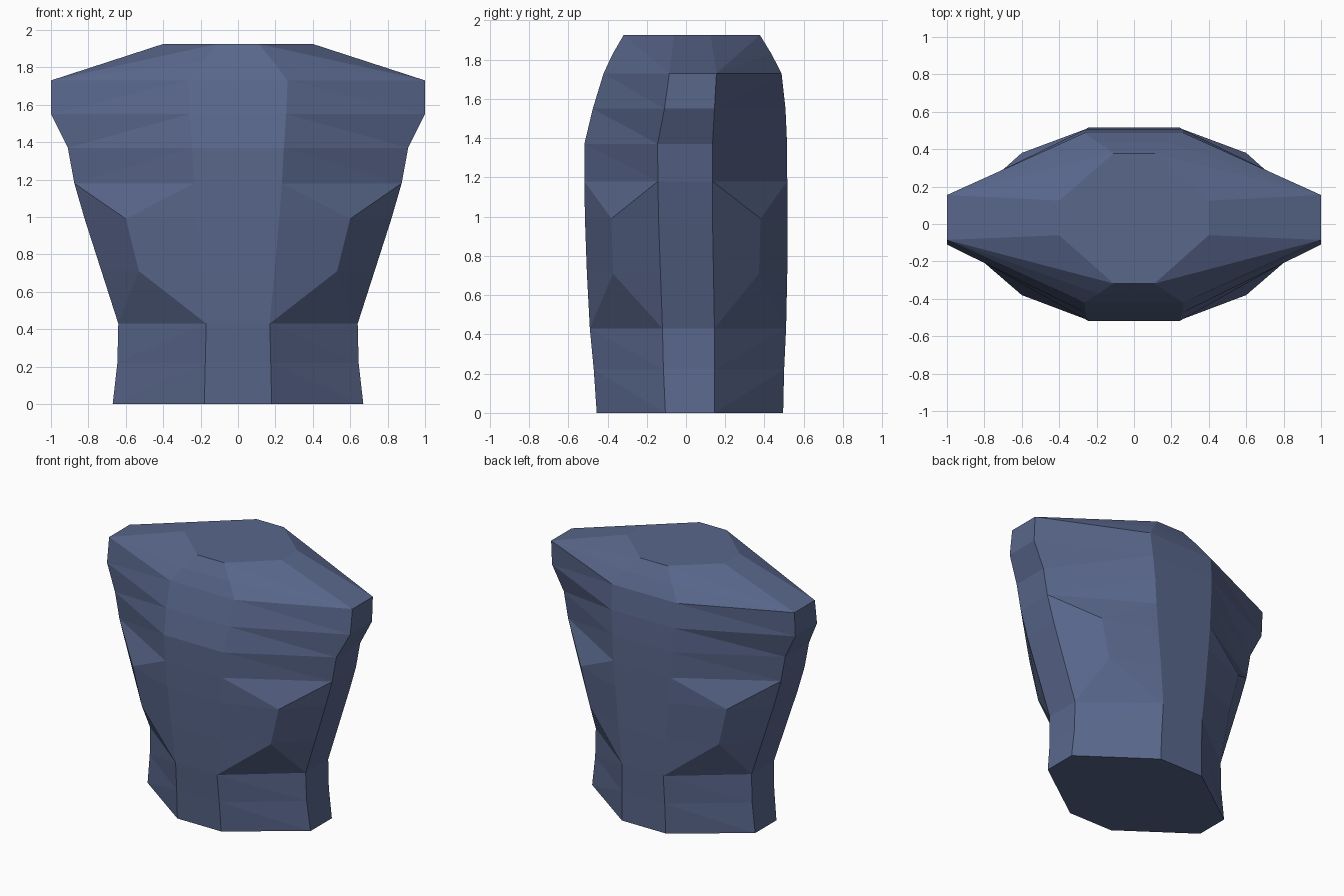
import bpy, bmesh

if "Cube" in bpy.data.objects:
    bpy.data.objects.remove(bpy.data.objects["Cube"])

# Ring sections: z, front/back corner x, front y, back y, side x, side front y, side back y
RINGS = [
    (0.00, 0.18, -0.455, 0.495, 0.67, -0.105, 0.145),
    (0.22, 0.175, -0.47, 0.50, 0.645, -0.115, 0.145),
    (0.43, 0.17, -0.49, 0.51, 0.64, -0.12, 0.145),
    (0.71, 0.195, -0.505, 0.516, 0.73, -0.13, 0.14),
    (0.99, 0.22, -0.515, 0.516, 0.82, -0.14, 0.135),
    (1.18, 0.235, -0.518, 0.516, 0.875, -0.143, 0.135),
    (1.37, 0.245, -0.518, 0.515, 0.91, -0.145, 0.135),
    (1.55, 0.258, -0.475, 0.507, 1.00, -0.11, 0.145),
    (1.73, 0.265, -0.42, 0.487, 1.00, -0.085, 0.155),
    (1.925, 0.11, -0.318, 0.377, 0.40, -0.06, 0.125),
]
LOW, HIGH = 3, 4  # rings carrying the flank bulge
BULGE = {LOW: (0.53, 0.372), HIGH: (0.60, 0.38)}
TOP = len(RINGS) - 1

bm = bmesh.new()


def quadrant_points(sx, back):
    """Front/back corner, side corner and bulge vertices of one quadrant."""
    corner, side, bulge = [], [], {}
    for i, (z, cx, fy, by, wx, sf, sb) in enumerate(RINGS):
        corner.append(bm.verts.new((sx * cx, by if back else fy, z)))
        side.append(bm.verts.new((sx * wx, sb if back else sf, z)))
        if i in BULGE:
            x, y = BULGE[i]
            bulge[i] = bm.verts.new((sx * x, y if back else -y, z))
    neck = bm.verts.new((sx * 0.19, 0.435 if back else -0.373, 1.83))
    return corner, side, bulge, neck


quads = {(sx, b): quadrant_points(sx, b) for sx in (-1, 1) for b in (False, True)}

# Slanted panels between the front/back corners and the sides
for c, s, m, neck in quads.values():
    for i in range(TOP):
        j = i + 1
        if j == LOW:
            faces = [(c[i], s[i], m[j]), (c[i], m[j], c[j]), (s[i], s[j], m[j])]
        elif i == LOW:
            faces = [(c[i], m[i], m[j], c[j]), (m[i], s[i], s[j], m[j])]
        elif i == HIGH:
            faces = [(c[j], s[j], m[i]), (c[j], m[i], c[i]), (s[j], s[i], m[i])]
        elif j == TOP:
            faces = [(c[i], s[i], neck), (neck, s[i], c[j]), (c[j], s[i], s[j])]
        else:
            faces = [(c[i], s[i], c[j]), (s[i], s[j], c[j])]
        for f in faces:
            bm.faces.new(f)

# Middle panels of the chest and back
for b in (False, True):
    (lc, _, _, ln), (rc, _, _, rn) = quads[-1, b], quads[1, b]
    left, right = lc[:TOP] + [ln, lc[TOP]], rc[:TOP] + [rn, rc[TOP]]
    for i in range(len(left) - 1):
        bm.faces.new((left[i], right[i], right[i + 1], left[i + 1]))

# Flat sides
for sx in (-1, 1):
    f, k = quads[sx, False][1], quads[sx, True][1]
    for i in range(TOP):
        bm.faces.new((f[i], k[i], k[i + 1], f[i + 1]))

# Waist and neck caps
for i in (0, TOP):
    loop = []
    for key, order in (((-1, False), (1, 0)), ((1, False), (0, 1)),
                       ((1, True), (1, 0)), ((-1, True), (0, 1))):
        loop += [quads[key][n][i] for n in order]
    bm.faces.new(loop)

bmesh.ops.recalc_face_normals(bm, faces=bm.faces[:])
mesh = bpy.data.meshes.new("torso")
bm.to_mesh(mesh)
bm.free()
torso = bpy.data.objects.new("torso", mesh)
bpy.context.collection.objects.link(torso)

# Slate blue colour
slate = bpy.data.materials.new("slate blue")
slate.diffuse_color = (0.10, 0.135, 0.26, 1)
slate.use_nodes = True
slate.node_tree.nodes["Principled BSDF"].inputs["Base Color"].default_value = slate.diffuse_color
mesh.materials.append(slate)
